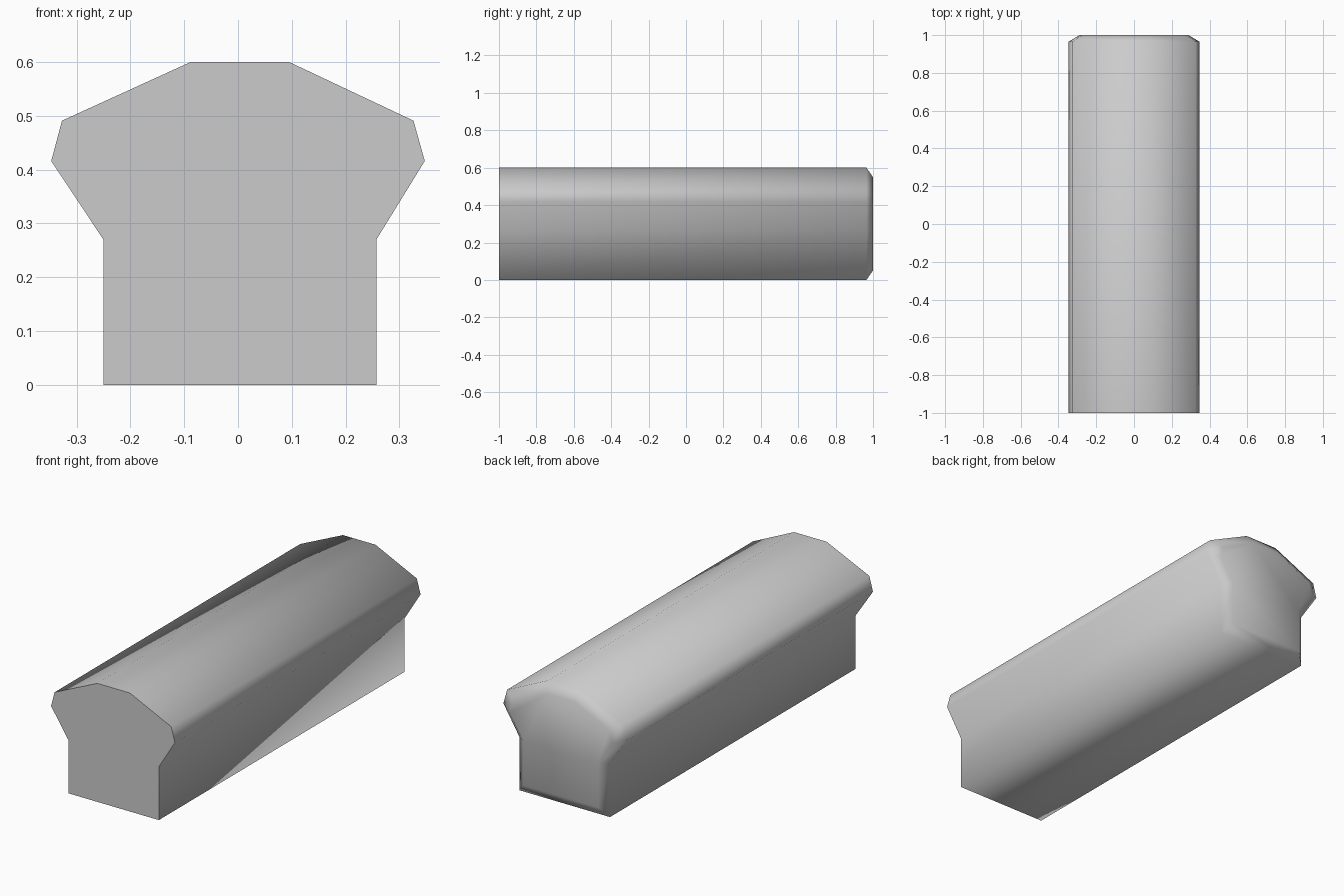
import bpy
import bmesh

cube = bpy.data.objects.get("Cube")
if cube:
    bpy.data.objects.remove(cube, do_unlink=True)


def make_material(name, colour):
    mat = bpy.data.materials.new(name)
    mat.use_nodes = True
    mat.diffuse_color = colour
    mat.node_tree.nodes["Principled BSDF"].inputs["Base Color"].default_value = colour
    return mat


# Cross-section (x, z), counter-clockwise seen from the front
profile = [(-0.25, 0), (0.257, 0), (0.257, 0.27), (0.347, 0.416), (0.326, 0.491),
           (0.095, 0.6), (-0.088, 0.6), (-0.327, 0.491), (-0.347, 0.416), (-0.25, 0.27)]
mid_z = 0.3
# Stations along the length (y, scale): flat front, narrowed back
stations = [(-1, 1), (0.965, 1), (1, 0.83)]

# Loaf body: loft the cross-section through the stations
bm = bmesh.new()
rings = [[bm.verts.new((x * s, y, mid_z + (z - mid_z) * s)) for x, z in profile]
         for y, s in stations]
count = len(profile)
for near, far in zip(rings, rings[1:]):
    for i in range(count):
        j = (i + 1) % count
        bm.faces.new((near[i], far[i], far[j], near[j]))
front = bm.faces.new(rings[0])
bm.faces.new(rings[-1][::-1])
bmesh.ops.recalc_face_normals(bm, faces=bm.faces[:])

# Soft sides and back, crisp cut front
for face in bm.faces:
    face.smooth = face is not front
for edge in front.edges:
    edge.smooth = False

mesh = bpy.data.meshes.new("loaf_body")
bm.to_mesh(mesh)
bm.free()
mesh.materials.append(make_material("light_grey", (0.6, 0.6, 0.6, 1)))
body = bpy.data.objects.new("loaf_body", mesh)
bpy.context.collection.objects.link(body)
